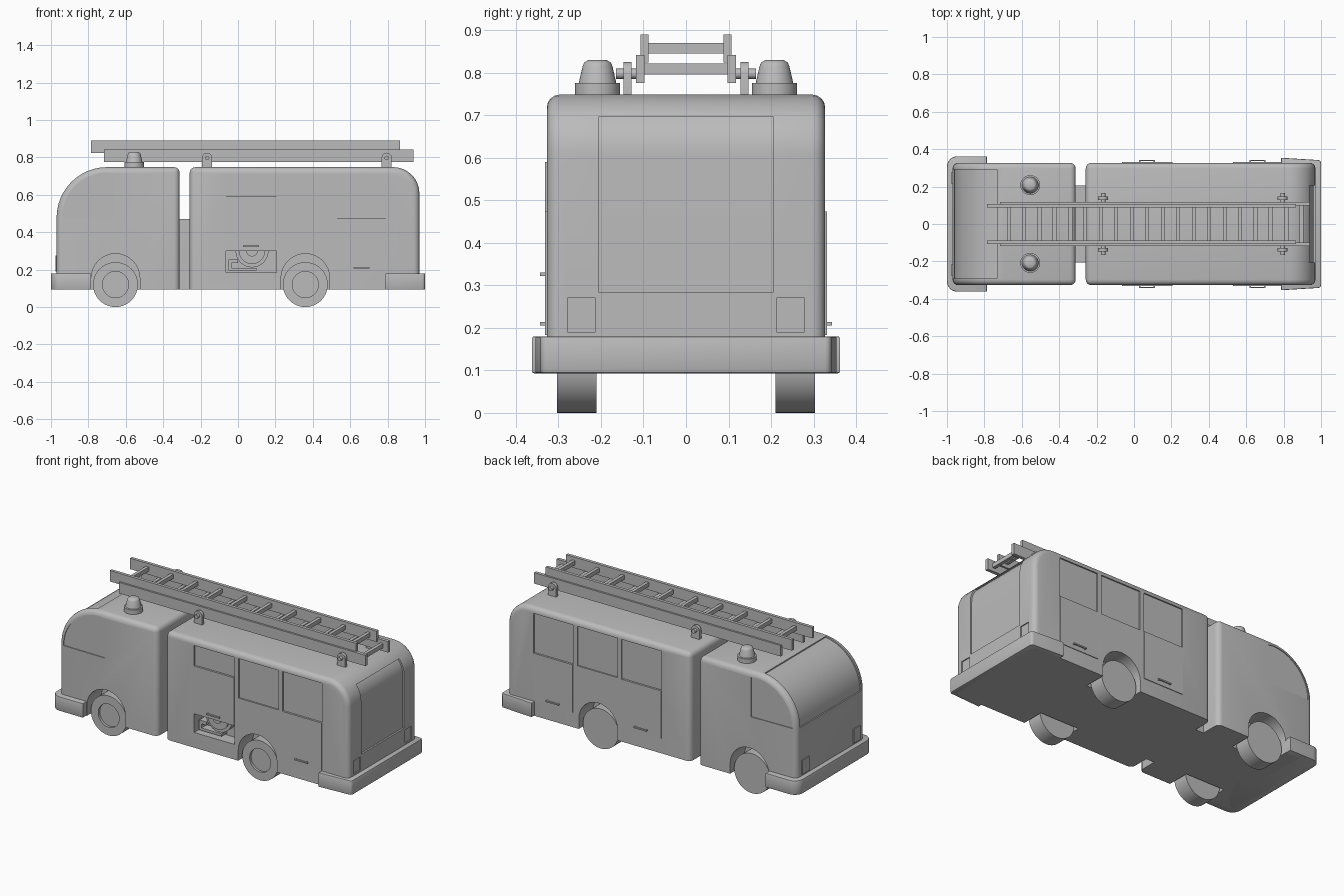
import bpy, bmesh
from math import sin, cos, radians, pi
from mathutils import Matrix, Vector

if "Cube" in bpy.data.objects:
    bpy.data.objects.remove(bpy.data.objects["Cube"], do_unlink=True)

grey = bpy.data.materials.new("plain_grey")
grey.use_nodes = True
grey.diffuse_color = (0.5, 0.5, 0.5, 1)
grey.node_tree.nodes["Principled BSDF"].inputs["Base Color"].default_value = (0.5, 0.5, 0.5, 1)

BOTTOM, TOP, HALF = 0.093, 0.748, 0.327


def finish(name, bm):
    bmesh.ops.recalc_face_normals(bm, faces=bm.faces)
    me = bpy.data.meshes.new(name)
    bm.to_mesh(me)
    bm.free()
    me.materials.append(grey)
    ob = bpy.data.objects.new(name, me)
    bpy.context.collection.objects.link(ob)
    return ob


def select(ob):
    bpy.ops.object.select_all(action='DESELECT')
    ob.select_set(True)
    bpy.context.view_layer.objects.active = ob


def smooth(ob, angle=30):
    select(ob)
    bpy.ops.object.shade_smooth_by_angle(angle=radians(angle))
    return ob


def prism_mesh(pts, y0, y1):
    """Side-view outline (x, z) extruded across y."""
    bm = bmesh.new()
    face = bm.faces.new([bm.verts.new((x, y0, z)) for x, z in pts])
    new = bmesh.ops.extrude_face_region(bm, geom=[face])["geom"]
    bmesh.ops.translate(bm, verts=[v for v in new if isinstance(v, bmesh.types.BMVert)],
                        vec=(0, y1 - y0, 0))
    return bm


def prism(name, pts, y0, y1):
    return finish(name, prism_mesh(pts, y0, y1))


def box(name, x0, x1, y0, y1, z0, z1, bevel=0):
    bm = prism_mesh([(x0, z0), (x1, z0), (x1, z1), (x0, z1)], y0, y1)
    if bevel:
        bmesh.ops.bevel(bm, geom=bm.edges[:], offset=bevel, segments=2,
                        affect='EDGES', profile=0.5)
    return finish(name, bm)


def arc(cx, cz, r, a0, a1, n):
    return [(cx + r * cos(radians(a0 + (a1 - a0) * i / n)),
             cz + r * sin(radians(a0 + (a1 - a0) * i / n))) for i in range(n + 1)]


def cylinder(name, centre, r, y0, y1, n=32):
    return smooth(prism(name, arc(*centre, r, 0, 360 * (n - 1) / n, n - 1), y0, y1))


def cut(target, cutter):
    mod = target.modifiers.new("cut", 'BOOLEAN')
    mod.operation, mod.solver, mod.object = 'DIFFERENCE', 'EXACT', cutter
    select(target)
    bpy.ops.object.modifier_apply(modifier=mod.name)
    bpy.data.objects.remove(cutter, do_unlink=True)


def shell(name, pts):
    """Rounded box body; every edge of the side outlines but the floor is softened."""
    bm = prism_mesh(pts, -HALF, HALF)
    bm.normal_update()
    soft = []
    for e in bm.edges:
        a, b = (v.co for v in e.verts)
        across = abs(a.y - b.y) > 0.1
        if max(a.z, b.z) > BOTTOM + 0.01 and (not across or e.calc_face_angle() > 1):
            soft.append(e)
    bmesh.ops.bevel(bm, geom=soft, offset=0.03, segments=4, affect='EDGES', profile=0.5)
    return finish(name, bm)


# Cab and rear body
cab_arc = (-0.70, 0.478)
rear_arc = (0.83, 0.608)
cab = shell("cab", [(-0.97, BOTTOM), (-0.312, BOTTOM), (-0.312, TOP)] + arc(*cab_arc, 0.27, 90, 180, 12))
body = shell("rear_body", [(-0.258, BOTTOM), (0.97, BOTTOM)] + arc(*rear_arc, 0.14, 0, 90, 8) + [(-0.258, TOP)])
box("body_link", -0.33, -0.24, -0.205, 0.205, BOTTOM, 0.47)

# Wheel wells and wheels
for part, x in ((cab, -0.655), (body, 0.36)):
    for s, side in ((-1, "right"), (1, "left")):
        well = arc(x, 0.155, 0.13, 0, 180, 16) + [(x - 0.13, 0), (x + 0.13, 0)]
        cut(part, prism("well_cutter", well, *sorted((s * 0.19, s * 0.4))))
        wheel = cylinder(f"{side}_wheel", (x, 0.12), 0.12, *sorted((s * 0.21, s * 0.303)), 40)
        bm = bmesh.new()
        bm.from_mesh(wheel.data)
        bm.faces.ensure_lookup_table()
        hub = min(bm.faces, key=lambda f: f.calc_center_median().y)
        bmesh.ops.inset_region(bm, faces=[hub], thickness=0.05)
        top = bmesh.ops.extrude_face_region(bm, geom=[hub])["geom"]
        bmesh.ops.translate(bm, vec=(0, 0.015, 0),
                            verts=[v for v in top if isinstance(v, bmesh.types.BMVert)])
        bmesh.ops.delete(bm, geom=[hub], context='FACES_ONLY')
        bm.to_mesh(wheel.data)
        bm.free()
        smooth(wheel)

# Recessed windscreen and cab side windows
screen = arc(*cab_arc, 0.262, 97, 180, 11) + arc(*cab_arc, 0.31, 180, 97, 11)
cut(cab, prism("screen_cutter", screen, -0.292, 0.292))
for s in (-1, 1):
    window = [(-0.665, 0.475), (-0.665, 0.715)] + arc(*cab_arc, 0.242, 90, 180, 10)
    cut(cab, prism("cab_window_cutter", window, *sorted((s * (HALF - 0.005), s * 0.4))))

# Recessed body windows, rear shutter and rear lamps
bays = [(-0.065, 0.205), (0.232, 0.5), (0.528, 0.792)]
for s in (-1, 1):
    for i, (x0, x1) in enumerate(bays):
        low = 0.59 if s < 0 and i == 0 else 0.473
        cut(body, box("window_cutter", x0, x1, *sorted((s * (HALF - 0.008), s * 0.4)), low, 0.712))
    cut(body, box("lamp_cutter", 0.964, 1.1, *sorted((s * 0.213, s * 0.278)), 0.19, 0.27))
shutter = [(0.96, 0.283)] + arc(*rear_arc, 0.13, 0, 43, 6) + [(1.1, 0.705), (1.1, 0.283)]
cut(body, prism("shutter_cutter", shutter, -0.205, 0.205))

# Hose locker with reel and nozzle
cut(body, box("locker_cutter", -0.065, 0.205, -0.4, -0.25, 0.185, 0.3))
for r, front in ((0.088, -0.29), (0.07, -0.3), (0.05, -0.285), (0.03, -0.31)):
    cylinder("hose_reel", (0.075, 0.3), r, front, -0.24)
box("hose_run", -0.05, 0.1, -0.3, -0.25, 0.195, 0.21)
box("hose_bend", -0.05, -0.035, -0.3, -0.25, 0.21, 0.255)
box("hose_nozzle", -0.035, 0.0, -0.3, -0.25, 0.235, 0.255)

# Locker doors and handles
for s, i, low, high, grip in ((-1, 0, 0.3, 0.59, 0.326), (-1, 2, 0.183, 0.473, 0.21),
                              (1, 0, 0.183, 0.473, 0.21), (1, 2, 0.183, 0.473, 0.21)):
    x0, x1 = bays[i]
    mid = (x0 + x1) / 2
    box("locker_door", x0, x1, *sorted((s * (HALF - 0.002), s * (HALF + 0.004))), low, high)
    box("door_handle", mid - 0.043, mid + 0.043, *sorted((s * (HALF + 0.009), s * 0.343)), grip - 0.004, grip + 0.004)
    for dx in (-0.038, 0.038):
        box("handle_post", mid + dx - 0.004, mid + dx + 0.004,
            *sorted((s * HALF, s * 0.338)), grip - 0.004, grip + 0.004)

# Headlamps
for s in (-1, 1):
    box("headlamp", -0.976, -0.965, *sorted((s * 0.213, s * 0.278)), 0.19, 0.275)


def bumper(name, outline):
    """Plan outline (x, y) raised into a bumper with softened rims."""
    bm = bmesh.new()
    face = bm.faces.new([bm.verts.new((x, y, BOTTOM)) for x, y in outline])
    new = bmesh.ops.extrude_face_region(bm, geom=[face])["geom"]
    bmesh.ops.translate(bm, verts=[v for v in new if isinstance(v, bmesh.types.BMVert)],
                        vec=(0, 0, 0.087))
    rims = [e for e in bm.edges if abs(e.verts[0].co.z - e.verts[1].co.z) < 0.01]
    bmesh.ops.bevel(bm, geom=rims, offset=0.005, segments=2, affect='EDGES', profile=0.5)
    return smooth(finish(name, bm))


# Bumpers
bumper("front_bumper", [(-0.787, 0.362)] + arc(-0.945, 0.307, 0.055, 90, 180, 6)
       + arc(-0.945, -0.307, 0.055, 180, 270, 6) + [(-0.787, -0.362)])
bumper("rear_bumper", [(0.787, -0.354)] + arc(0.985, -0.327, 0.015, -90, 0, 3)
       + arc(0.985, 0.327, 0.015, 0, 90, 3) + [(0.787, 0.354)])


def turned(name, x, y, rings, n=32):
    """Stack of (radius, height) rings closed at both ends."""
    bm = bmesh.new()
    loops = [[bm.verts.new((x + r * cos(2 * pi * k / n), y + r * sin(2 * pi * k / n), z))
              for k in range(n)] for r, z in rings]
    for a, b in zip(loops, loops[1:]):
        for k in range(n):
            bm.faces.new((a[k], a[k - 1], b[k - 1], b[k]))
    bm.faces.new(loops[0])
    bm.faces.new(loops[-1])
    return smooth(finish(name, bm), 40)


# Beacons and ladder brackets
for s in (-1, 1):
    turned("beacon", -0.555, s * 0.208,
           [(0.053, 0.74), (0.053, 0.775), (0.044, 0.776), (0.035, 0.815), (0.031, 0.824), (0.022, 0.829)])
    for x in (-0.165, 0.795):
        tab = [(x - 0.027, 0.74), (x + 0.027, 0.74)] + arc(x, 0.798, 0.027, 0, 180, 10)
        smooth(prism("ladder_bracket", tab, *sorted((s * 0.128, s * 0.147))))
        cylinder("bracket_pin", (x, 0.797), 0.012, *sorted((s * 0.11, s * 0.165)), 16)


def ladder(name, x0, x1, y0, y1, z0, first, rungs):
    for s in (-1, 1):
        box(name + "_rail", x0, x1, *sorted((s * y0, s * y1)), z0, z0 + 0.066)
    for k in range(rungs):
        x = first + k * 0.165
        box(name + "_rung", x - 0.01, x + 0.01, -y0 - 0.005, y0 + 0.005, z0 + 0.021, z0 + 0.046)


# Two-part ladder
ladder("lower_ladder", -0.717, 0.937, 0.098, 0.118, 0.775, -0.59, 10)
ladder("upper_ladder", -0.785, 0.867, 0.088, 0.107, 0.824, -0.67, 10)

smooth(cab)
smooth(body)
